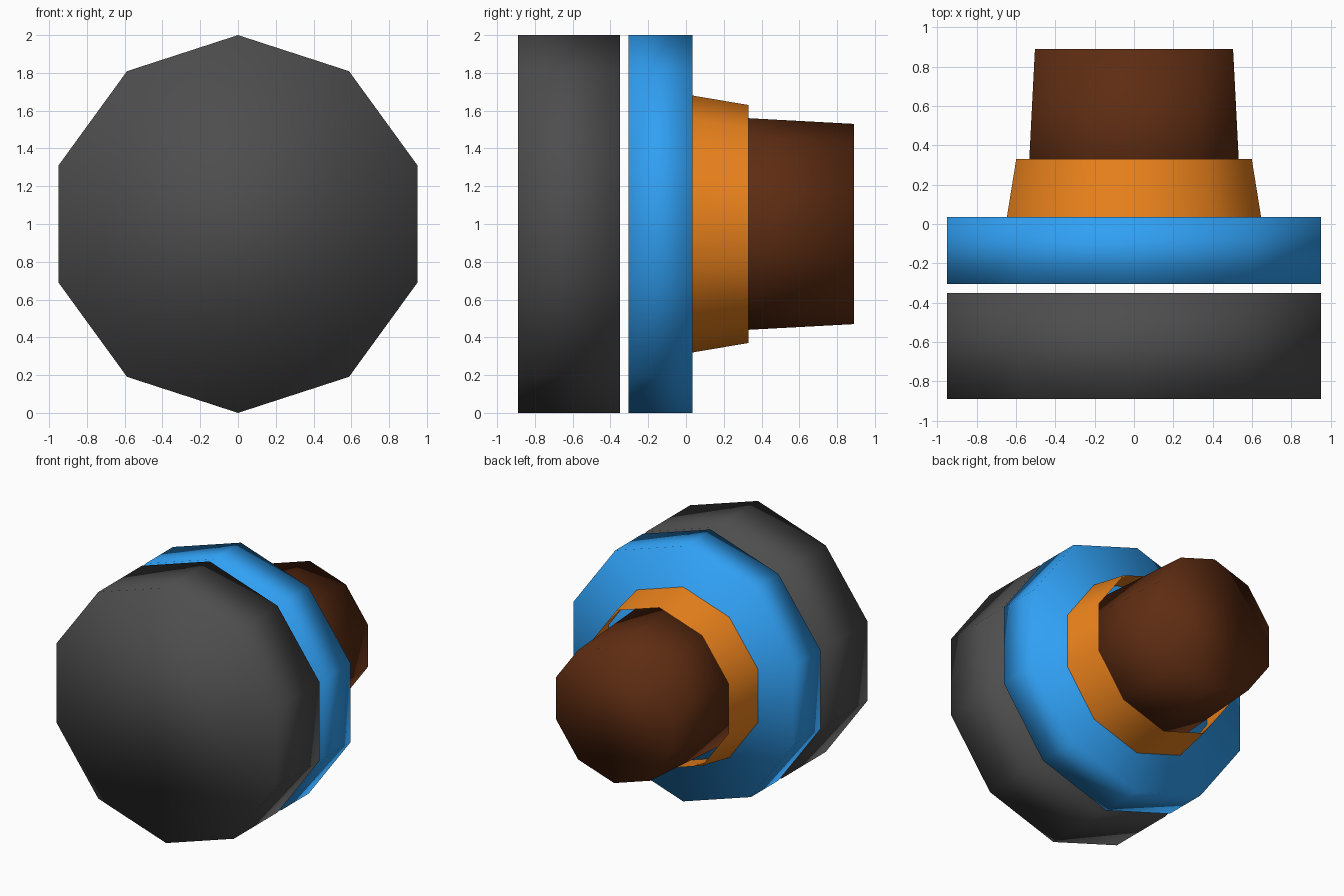
import bpy, bmesh
from math import sin, cos, pi

if "Cube" in bpy.data.objects:
    bpy.data.objects.remove(bpy.data.objects["Cube"])

SIDES = 10


def drum(name, y0, r0, y1, r1, color, capped=True):
    """Ten-sided tapered drum along y, centred at z = 1, with a corner on top."""
    bm = bmesh.new()
    rings = []
    for y, r in ((y0, r0), (y1, r1)):
        rings.append([bm.verts.new((r * sin(2 * pi * i / SIDES), y,
                                    1 + r * cos(2 * pi * i / SIDES)))
                      for i in range(SIDES)])
    a, b = rings
    for i in range(SIDES):
        j = (i + 1) % SIDES
        bm.faces.new((a[i], a[j], b[j], b[i]))
    if capped:
        bm.faces.new(a)
        bm.faces.new(b)
    bmesh.ops.recalc_face_normals(bm, faces=bm.faces[:])
    for f in bm.faces:
        f.smooth = True
    me = bpy.data.meshes.new(name)
    bm.to_mesh(me)
    bm.free()
    mat = bpy.data.materials.new(name + "_color")
    mat.diffuse_color = (*color, 1)
    mat.use_nodes = True
    mat.node_tree.nodes["Principled BSDF"].inputs["Base Color"].default_value = mat.diffuse_color
    me.materials.append(mat)
    ob = bpy.data.objects.new(name, me)
    bpy.context.collection.objects.link(ob)
    return ob


# Separate front disc
drum("front_disc", -0.89, 1.0, -0.35, 1.0, (0.075, 0.075, 0.075))
# Wide flange behind the gap
drum("flange", -0.305, 1.0, 0.035, 1.0, (0.03, 0.35, 0.9))
# Open tapered collar around the stem
drum("collar", 0.035, 0.68, 0.33, 0.63, (0.85, 0.23, 0.012), capped=False)
# Stem, running through the collar to the flange
drum("stem", 0.035, 0.576, 0.89, 0.53, (0.11, 0.025, 0.006))
